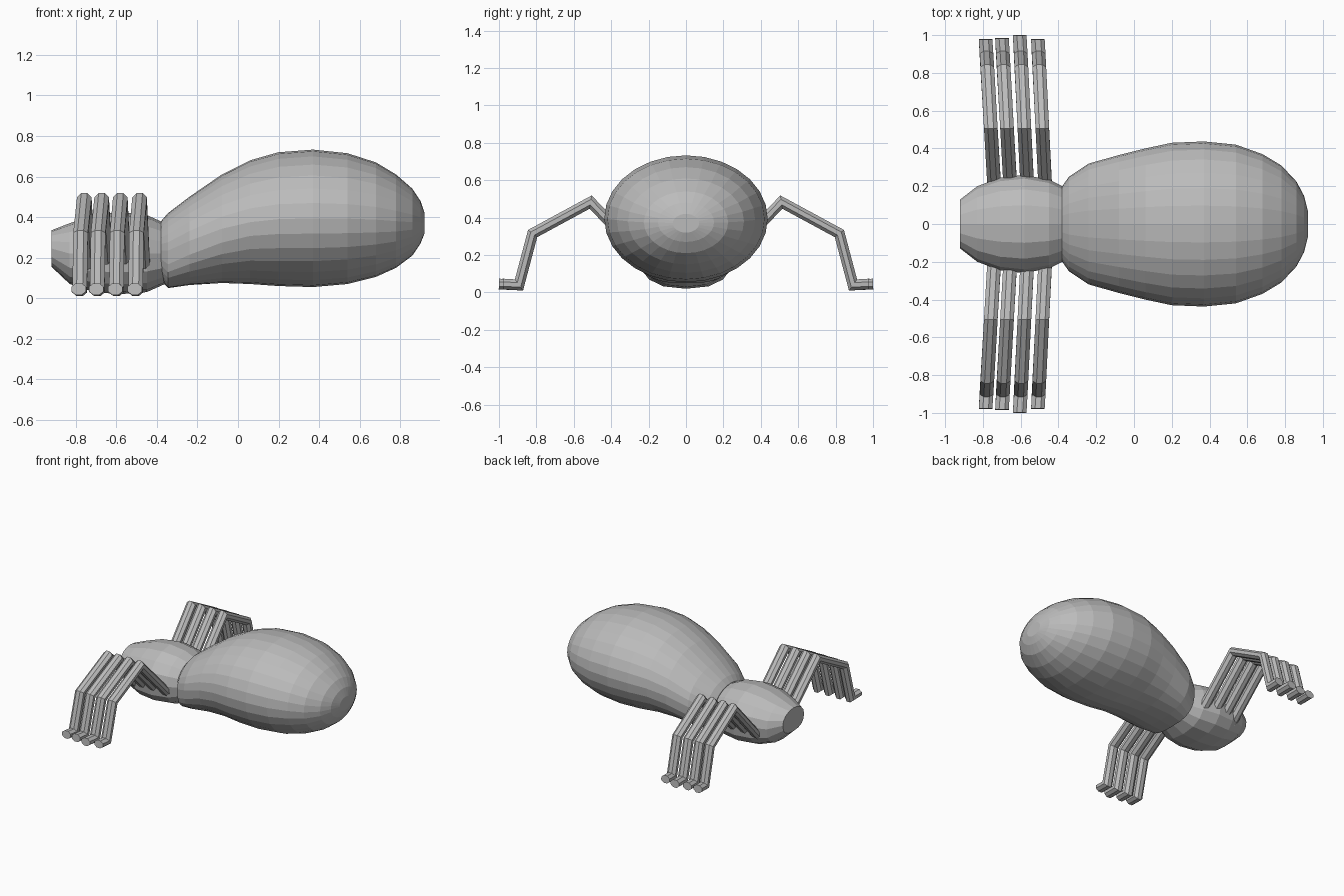
import bpy, bmesh, math
from mathutils import Vector

if "Cube" in bpy.data.objects:
    bpy.data.objects.remove(bpy.data.objects["Cube"])

grey = bpy.data.materials.new("plain grey")
grey.diffuse_color = (0.5, 0.5, 0.5, 1)
grey.use_nodes = True
grey.node_tree.nodes["Principled BSDF"].inputs["Base Color"].default_value = grey.diffuse_color


def loft(name, rings):
    """Skin a row of closed rings and cap both ends."""
    bm = bmesh.new()
    rows = [[bm.verts.new(p) for p in ring] for ring in rings]
    n = len(rows[0])
    for a, b in zip(rows, rows[1:]):
        for i in range(n):
            j = (i + 1) % n
            bm.faces.new((a[i], a[j], b[j], b[i]))
    bm.faces.new(rows[0])
    bm.faces.new(rows[-1])
    bmesh.ops.recalc_face_normals(bm, faces=bm.faces)
    me = bpy.data.meshes.new(name)
    bm.to_mesh(me)
    bm.free()
    me.materials.append(grey)
    ob = bpy.data.objects.new(name, me)
    bpy.context.collection.objects.link(ob)
    return ob


def body_ring(x, half, bottom, top, power, n):
    """Superellipse across the body; a higher power is boxier below."""
    mid, h = (top + bottom) / 2, (top - bottom) / 2
    pts = []
    for i in range(n):
        a = 2 * math.pi * i / n
        c, s = math.cos(a), math.sin(a)
        p = 2 / (power if s < 0 else 2)
        pts.append((x, half * math.copysign(abs(c) ** p, c),
                    mid + h * math.copysign(abs(s) ** p, s)))
    return pts


# Abdomen: x, half width, bottom, top, boxiness of the underside
abdomen = [(-.38, .20, .09, .38, 2.4), (-.345, .25, .05, .42, 3), (-.24, .32, .065, .50, 2.6),
           (-.08, .365, .075, .61, 2.2), (.06, .40, .07, .68, 2), (.20, .43, .06, .72, 2),
           (.37, .437, .055, .733, 2), (.54, .42, .07, .715, 2), (.68, .37, .105, .67, 2),
           (.78, .31, .15, .61, 2), (.86, .225, .21, .54, 2), (.90, .15, .27, .48, 2),
           (.92, .07, .32, .42, 2)]
loft("abdomen", [body_ring(*r, 28) for r in abdomen])

# Head and thorax
head = [(-.92, .13, .155, .335, 2.5), (-.83, .20, .07, .37, 2.5), (-.71, .245, .03, .41, 2.5),
        (-.58, .26, .02, .425, 2.5), (-.45, .235, .03, .41, 2.5), (-.36, .19, .07, .37, 2.5)]
loft("head", [body_ring(*r, 16) for r in head])


def leg_rings(base_x, foot_x, reach, side):
    """Eight-sided tube along a bent path, mitred at the joints."""
    path = [Vector(p) for p in ((.16, .12), (.51, .483), (.82, .315), (.893, .04), (reach, .045))]
    path[-1].x -= .007
    rings = []
    for k, p in enumerate(path):
        d0 = (p - path[k - 1]).normalized() if k else (path[1] - p).normalized()
        d1 = (path[k + 1] - p).normalized() if k < len(path) - 1 else d0
        t = (d0 + d1).normalized()
        stretch = min(1 / max(t.dot(d0), .5), 1.35)
        nrm = Vector((-t.y, t.x)) * stretch
        x = base_x + (foot_x - base_x) * (p.x - .2) / .8
        ring = []
        for i in range(8):
            a = math.pi / 8 + math.pi * i / 4
            q = p + nrm * (.031 * math.sin(a))
            ring.append((x + .039 * math.cos(a), side * q.x, max(q.y, 0)))
        rings.append(ring)
    return rings


# Four pairs of legs
legs = [(-.74, -.787, .985), (-.655, -.70, .99), (-.565, -.605, 1.007), (-.47, -.51, .985)]
for num, (bx, fx, reach) in enumerate(legs, 1):
    for side, label in ((1, "left"), (-1, "right")):
        loft(f"{label}_leg_{num}", leg_rings(bx, fx, reach, side))
